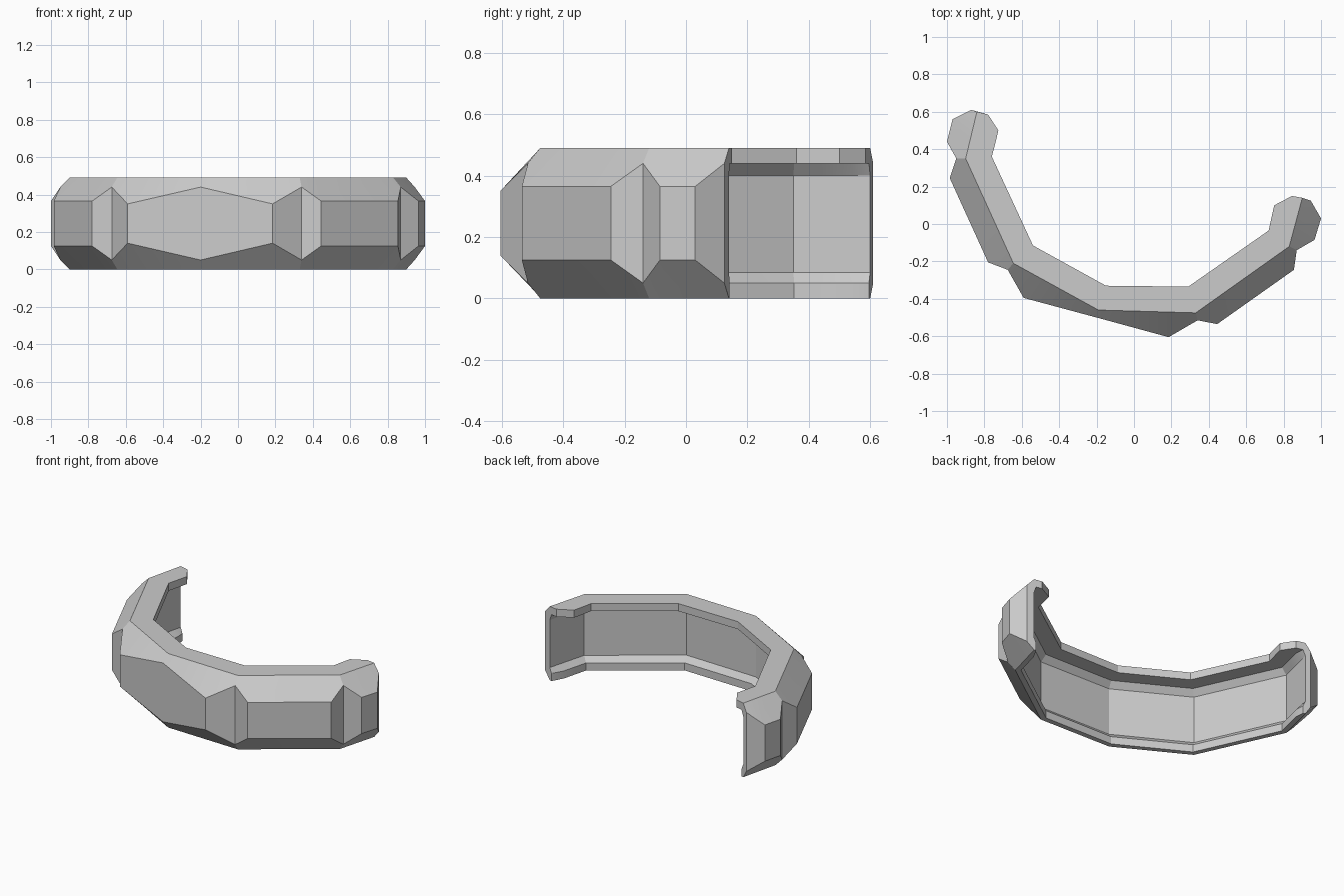
import bpy
import bmesh
from math import radians
from mathutils import Vector

cube = bpy.data.objects.get("Cube")
if cube:
    bpy.data.objects.remove(cube)

HEIGHT = 0.49

# Bends of the band: rim ridge, inner lip edge, outer notch (x, y)
bends = [
    ((-0.84, 0.60), (-0.78, 0.585), (-0.87, 0.61)),
    ((-0.90, 0.35), (-0.76, 0.36), (-0.95, 0.35)),
    ((-0.645, -0.21), (-0.54, -0.115), (-0.675, -0.245)),
    ((-0.19, -0.46), (-0.15, -0.33), (-0.20, -0.50)),
    ((0.33, -0.475), (0.29, -0.335), (0.34, -0.515)),
    ((0.83, -0.12), (0.72, -0.035), (0.87, -0.14)),
    ((0.90, 0.14), (0.845, 0.15), (0.945, 0.125)),
]

# Raised outer plates between bends: position along the span, plate corner,
# lower plate edge and, at the hooked ends, the inner lip point
plates = [
    [(0.2, (-0.97, 0.56), 0.125, (-0.725, 0.50)), (0.64, (-1.0, 0.44), 0.125, (-0.742, 0.43))],
    [(0.19, (-0.985, 0.245), 0.125, None), (0.82, (-0.78, -0.205), 0.125, None)],
    [(0.25, (-0.59, -0.395), 0.14, None)],
    [(0.73, (0.185, -0.605), 0.14, None)],
    [(0.18, (0.445, -0.535), 0.125, None), (0.8, (0.855, -0.245), 0.125, None)],
    [(0.3, (0.965, -0.085), 0.125, (0.735, 0.035)), (0.7, (1.0, 0.03), 0.125, (0.75, 0.10))],
]


def section(ridge, lip, outer, low):
    """Cross-section with a wide top lip, recessed wall and narrow bottom lip."""
    step = ridge.lerp(lip, 0.25)
    profile = [
        (ridge, HEIGHT), (lip, HEIGHT), (lip, 0.44), (step, 0.44),
        (ridge, 0.40), (ridge, 0.085), (step, 0.05), (step, 0),
        (ridge, 0), (outer, low), (outer, HEIGHT - low),
    ]
    return [(p.x, p.y, z) for p, z in profile]


# Collect the cross-sections along the band
sections = []
for i, bend in enumerate(bends):
    ridge, lip, outer = map(Vector, bend)
    sections.append(section(ridge, lip, outer, 0.05))
    if i < len(plates):
        next_ridge, next_lip = map(Vector, bends[i + 1][:2])
        for along, corner, low, hook in plates[i]:
            inner = Vector(hook) if hook else lip.lerp(next_lip, along)
            sections.append(section(ridge.lerp(next_ridge, along), inner, Vector(corner), low))

# Skin the sections and cap both ends
bm = bmesh.new()
rings = [[bm.verts.new(co) for co in ring] for ring in sections]
for a, b in zip(rings, rings[1:]):
    for j in range(len(a)):
        k = (j + 1) % len(a)
        bm.faces.new((a[j], a[k], b[k], b[j]))
bm.faces.new(rings[0])
bm.faces.new(reversed(rings[-1]))
bmesh.ops.recalc_face_normals(bm, faces=bm.faces)
mesh = bpy.data.meshes.new("open_band")
bm.to_mesh(mesh)
bm.free()

# Plain grey finish
grey = bpy.data.materials.new("plain_grey")
grey.use_nodes = True
colour = (0.6, 0.6, 0.6, 1)
grey.diffuse_color = colour
grey.node_tree.nodes["Principled BSDF"].inputs["Base Color"].default_value = colour
mesh.materials.append(grey)

band = bpy.data.objects.new("open_band", mesh)
bpy.context.collection.objects.link(band)
bpy.ops.object.select_all(action="DESELECT")
band.select_set(True)
bpy.context.view_layer.objects.active = band
bpy.ops.object.shade_smooth_by_angle(angle=radians(20))
